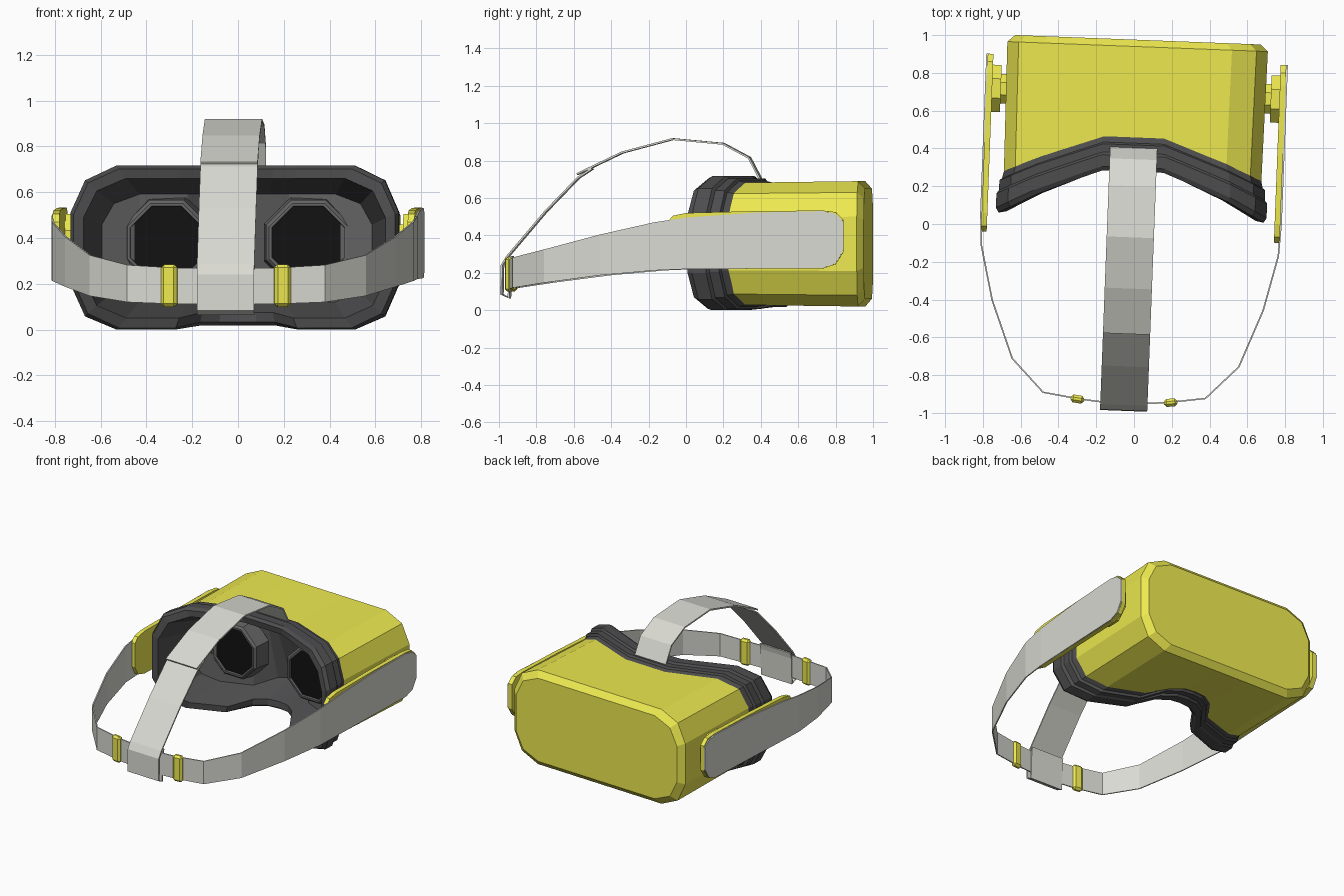
import bpy, bmesh
from math import radians, sin, cos, pi
from mathutils import Matrix, Vector

if "Cube" in bpy.data.objects:
    bpy.data.objects.remove(bpy.data.objects["Cube"])

# The whole headset is turned slightly about z
PLACE = Matrix.Translation((-0.017, 0, 0)) @ Matrix.Rotation(radians(-2.2), 4, 'Z')


def material(name, rgb):
    m = bpy.data.materials.new(name)
    m.diffuse_color = (*rgb, 1)
    m.use_nodes = True
    m.node_tree.nodes["Principled BSDF"].inputs["Base Color"].default_value = m.diffuse_color
    return m


YELLOW = material("yellow_shell", (0.85, 0.82, 0.08))
DARK = material("dark_foam", (0.075, 0.075, 0.078))
INNER = material("inner_grey", (0.13, 0.13, 0.13))
BLACK = material("lens_black", (0.006, 0.006, 0.006))
STRAP = material("strap_grey", (0.70, 0.70, 0.65))


def finish(name, bm, mat, recalc=True):
    if recalc:
        bmesh.ops.recalc_face_normals(bm, faces=bm.faces[:])
    bm.transform(PLACE)
    me = bpy.data.meshes.new(name)
    bm.to_mesh(me)
    bm.free()
    me.materials.append(mat)
    ob = bpy.data.objects.new(name, me)
    bpy.context.collection.objects.link(ob)
    return ob


def loft(name, rings, mat, cap_start=True, cap_end=True):
    """Skin closed rings of equal point count."""
    bm = bmesh.new()
    vs = [[bm.verts.new(p) for p in r] for r in rings]
    n = len(rings[0])
    for a, b in zip(vs, vs[1:]):
        for i in range(n):
            j = (i + 1) % n
            bm.faces.new((a[i], a[j], b[j], b[i]))
    if cap_start:
        bm.faces.new(vs[0])
    if cap_end:
        bm.faces.new(vs[-1])
    return finish(name, bm, mat)


def slab(name, path, spans, place, thick, mat):
    """Thin band along a 2D path; spans give its low and high edge."""
    rings = []
    for k, (p, (lo, hi)) in enumerate(zip(path, spans)):
        t = Vector(path[min(k + 1, len(path) - 1)]) - Vector(path[max(k - 1, 0)])
        t.normalize()
        nx, ny = -t.y * thick / 2, t.x * thick / 2
        a, b = (p[0] + nx, p[1] + ny), (p[0] - nx, p[1] - ny)
        rings.append([place(*a, lo), place(*a, hi), place(*b, hi), place(*b, lo)])
    return loft(name, rings, mat)


def side_place(x, y, w):
    return (x, y, w)


def top_place(y, z, w):
    return (w, y, z)


# Rounded-rectangle cross-section shared by shell, gasket and inner plate
XS = [0, 0.08, 0.16, 0.26, 0.5, 0.63, 0.69]
TOP = [0.69, 0.69, 0.69, 0.69, 0.69, 0.63, 0.5]
HALF = list(zip(XS, TOP)) + [(x, 0.71 - z) for x, z in zip(XS[::-1], TOP[::-1])]
SECTION = HALF + [(-x, z) for x, z in HALF[-2:0:-1]]
BEND = [(0, 0.457), (0.16, 0.457), (0.5, 0.335), (0.70, 0.247)]
NOSE = {0: 0.175, 0.08: 0.165, 0.16: 0.11}


def bend(x):
    x = abs(x)
    for (x0, y0), (x1, y1) in zip(BEND, BEND[1:]):
        if x <= x1:
            return y0 + (y1 - y0) * (x - x0) / (x1 - x0)


def ring(grow, off=0.0, flat_y=None, lift=0.0):
    pts = []
    for x, z in SECTION:
        nose = NOSE.get(abs(x), 0) if z < 0.1 else 0
        y = flat_y
        if y is None:
            y = bend(x) + nose + off * (0.95 + 0.45 * x * x)
        zz = 0.36 + (z - 0.36) * (1 + grow / 0.335) + (lift if nose else 0)
        pts.append((x * (1 + grow / 0.69), y, max(zz, 0)))
    return pts


# Front shell
loft("front_shell", [ring(-0.008), ring(0, flat_y=0.94), ring(-0.04, flat_y=0.976)],
     YELLOW, cap_start=False)

# Stepped face gasket with nose notch
GASKET = [(0.03, -0.015), (-0.03, 0.0), (-0.04, 0.014), (-0.085, 0.014), (-0.10, 0.027),
          (-0.165, 0.027), (-0.187, 0.012), (-0.18, -0.03), (0.06, -0.1)]
loft("face_gasket", [ring(g, o, lift=0.025) for o, g in GASKET], DARK, False, False)

# Inner plate closing the eye side
bm = bmesh.new()
v = [bm.verts.new(p) for p in ring(-0.1, 0.06, lift=0.025)]
N = len(v)
for i in range(len(XS) - 1):
    q = (i, i + 1, 12 - i, 13 - i)
    bm.faces.new([v[k] for k in q[::-1]])
    bm.faces.new([v[(N - k) % N] for k in q])
finish("inner_plate", bm, INNER, recalc=False)


def circle_y(cx, y, cz, r, n=8):
    return [(cx + r * sin(2 * pi * (i + 0.5) / n), y, cz + r * cos(2 * pi * (i + 0.5) / n))
            for i in range(n)]


def circle_x(x, cy, cz, r, n=8):
    return [(x, cy + r * cos(2 * pi * (i + 0.5) / n), cz + r * sin(2 * pi * (i + 0.5) / n))
            for i in range(n)]


ARM = [(0.872, 0.31, 0.485), (0.83, 0.245, 0.525), (0.76, 0.222, 0.533), (0.4, 0.222, 0.53),
       (0.03, 0.22, 0.52), (-0.04, 0.24, 0.505), (-0.07, 0.30, 0.47)]

for s, side in ((-1, "left"), (1, "right")):
    # Lens rims and lenses
    cx = 0.31 * s
    loft("lens_rim_" + side, [circle_y(cx, y, 0.38, r) for r, y in
         ((0.215, 0.50), (0.20, 0.385), (0.185, 0.372), (0.172, 0.372), (0.168, 0.40))],
         INNER, False, False)
    loft("lens_" + side, [circle_y(cx, y, 0.38, 0.17) for y in (0.388, 0.40)], BLACK)

    # Strap pivot and arm plate
    loft("arm_pivot_" + side, [circle_x(s * x, 0.69, 0.38, r) for x, r in
         ((0.67, 0.085), (0.715, 0.085), (0.715, 0.135), (0.768, 0.135))], YELLOW)
    slab("arm_plate_" + side, [(s * 0.776, a[0]) for a in ARM], [a[1:] for a in ARM],
         side_place, 0.03, YELLOW)

    # Strap buckle
    bm = bmesh.new()
    bmesh.ops.create_cube(bm, size=1, matrix=Matrix.Translation((s * 0.247, -0.937, 0.192))
                          @ Matrix.Rotation(s * 0.13, 4, 'Z')
                          @ Matrix.Diagonal((0.072, 0.042, 0.185, 1)))
    bmesh.ops.bevel(bm, geom=bm.edges[:], offset=0.014, segments=1, affect='EDGES')
    finish("buckle_" + side, bm, YELLOW)

# Side strap: one band from the right arm round the back to the left arm
BAND = [(0.795, 0.873, 0.32, 0.475), (0.795, 0.83, 0.25, 0.515), (0.795, 0.76, 0.225, 0.53),
        (0.795, 0.4, 0.223, 0.522), (0.795, 0.03, 0.22, 0.495), (0.787, -0.14, 0.213, 0.47),
        (0.718, -0.43, 0.187, 0.405), (0.60, -0.735, 0.147, 0.325), (0.43, -0.908, 0.12, 0.282),
        (0.23, -0.937, 0.112, 0.27), (0, -0.957, 0.11, 0.266)]
BAND += [(-p[0], *p[1:]) for p in BAND[-2::-1]]
slab("side_strap", [p[:2] for p in BAND], [p[2:] for p in BAND], side_place, 0.008, STRAP)

# Top strap, then its tail looped round the side strap
HEAD = [(0.44, 0.65), (0.40, 0.70), (0.34, 0.815), (0.20, 0.89), (-0.07, 0.915),
        (-0.34, 0.843), (-0.58, 0.728)]
TAIL = [(-0.50, 0.757), (-0.575, 0.708), (-0.75, 0.527), (-0.955, 0.285), (-0.982, 0.24),
        (-0.985, 0.085), (-0.945, 0.065), (-0.938, 0.25), (-0.93, 0.29)]
for name, path in (("top_strap", HEAD), ("top_strap_loop", TAIL)):
    slab(name, path, [(-0.125, 0.125)] * len(path), top_place, 0.01, STRAP)
